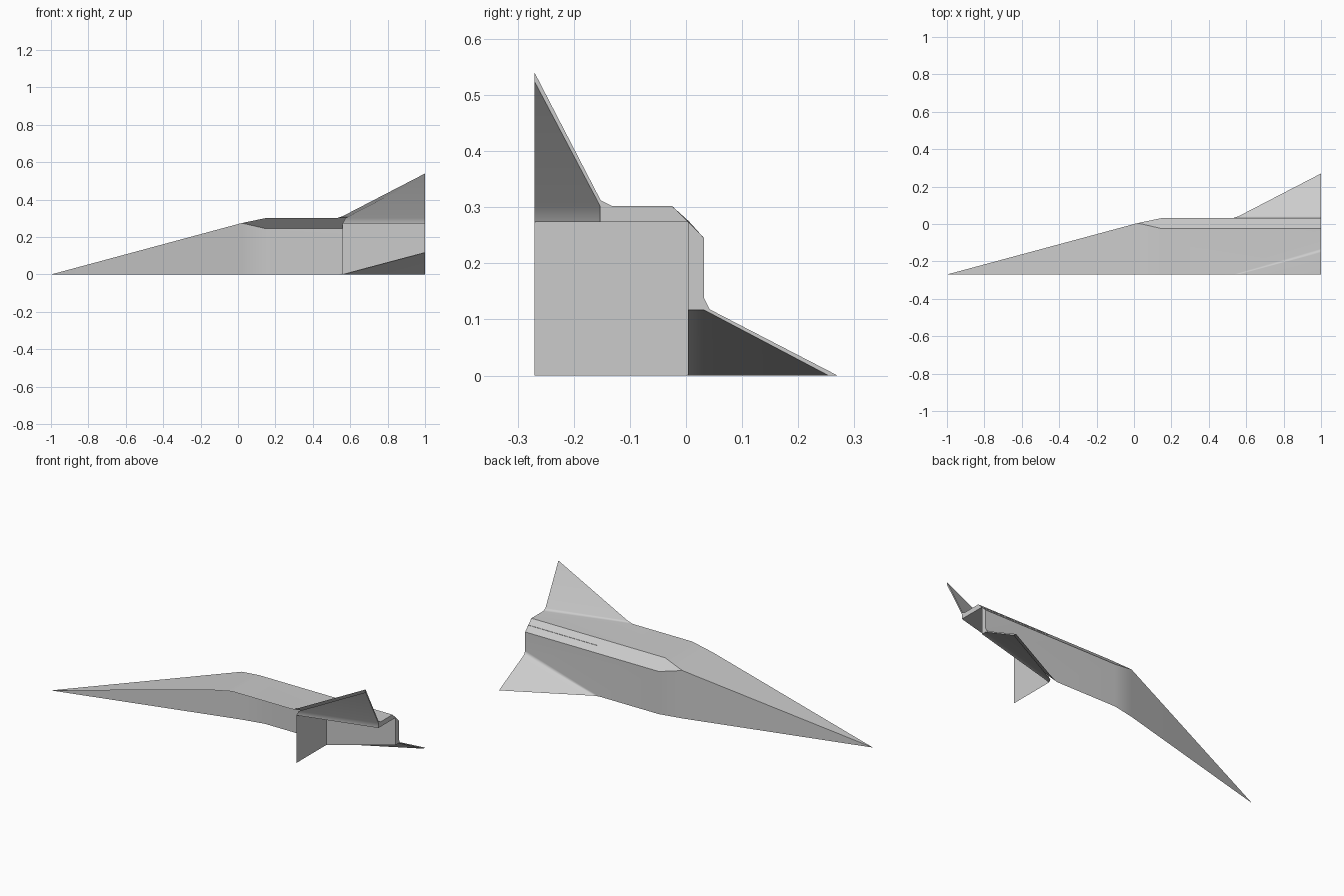
import bpy, bmesh, math
from mathutils import Vector

cube = bpy.data.objects.get("Cube")
if cube:
    bpy.data.objects.remove(cube, do_unlink=True)

AXIS = -0.27  # long axis of the body lies at this y, z = 0

grey = bpy.data.materials.new("light_grey")
grey.use_nodes = True
colour = (0.6, 0.6, 0.6, 1)
grey.diffuse_color = colour
grey.node_tree.nodes["Principled BSDF"].inputs["Base Color"].default_value = colour


def top(p):
    """Point (along, sideways, height) on the upper wall."""
    return (p[0], p[1] + AXIS, p[2])


def side(p):
    """Same point mirrored across the chamfered corner."""
    return (p[0], p[2] + AXIS, p[1])


def both(*polygons):
    """Each polygon on the upper wall and mirrored on the side wall."""
    return [[f(p) for p in poly] for f in (top, side) for poly in polygons]


def build(name, polygons, facing):
    """Weld polygons into one surface whose first face looks along facing."""
    bm = bmesh.new()
    for poly in polygons:
        bm.faces.new([bm.verts.new(p) for p in poly])
    bmesh.ops.remove_doubles(bm, verts=bm.verts[:], dist=0.0005)
    bmesh.ops.recalc_face_normals(bm, faces=bm.faces[:])
    bm.faces.ensure_lookup_table()
    bm.normal_update()
    if bm.faces[0].normal.dot(Vector(facing)) < 0:
        bmesh.ops.reverse_faces(bm, faces=bm.faces[:])
    mesh = bpy.data.meshes.new(name)
    bm.to_mesh(mesh)
    bm.free()
    mesh.materials.append(grey)
    ob = bpy.data.objects.new(name, mesh)
    bpy.context.collection.objects.link(ob)
    bpy.ops.object.select_all(action='DESELECT')
    ob.select_set(True)
    bpy.context.view_layer.objects.active = ob
    bpy.ops.object.shade_smooth_by_angle(angle=math.radians(40))
    weighted = ob.modifiers.new("weighted_normals", 'WEIGHTED_NORMAL')
    weighted.keep_sharp = True
    return ob


# Key points of one wall: (along, sideways, height)
nose = (-1, 0, 0)
shoulder, shoulder_corner = (0.02, 0, 0.275), (0.02, 0.275, 0.275)
body, body_corner = (0.15, 0, 0.302), (0.15, 0.245, 0.302)
tail_corner = (1, 0.245, 0.302)
root_front, fin_front = (0.53, 0, 0.302), (0.56, 0, 0.312)
root_rear, fin_rear, fin_tip = (1, 0.138, 0.302), (1, 0.118, 0.312), (1, 0, 0.54)

# Recess points
W, BACK = 0.274, 0.56
slot_front, slot_rear = (BACK, 0, W), (1, 0.117, W)
slot_top_front, slot_top_rear = (0.575, 0, 0.302), (1, 0.117, 0.302)
inner_tip = (1, 0, 0.524)
recess_corner, recess_tail = (BACK, W, W), (1, W, W)

# Outer skin: tapered nose, flat walls, filleted fin roots and fins
skin = both(
    (nose, shoulder, shoulder_corner),
    (shoulder, body, body_corner, shoulder_corner),
    (body, root_front, root_rear, tail_corner, body_corner),
    (root_front, fin_front, fin_rear, root_rear),
    (fin_front, fin_tip, fin_rear),
)
# Chamfer along the corner
skin += [
    [top(shoulder_corner), top(body_corner), side(body_corner)],
    [top(body_corner), top(tail_corner), side(tail_corner), side(body_corner)],
]
build("outer_skin", skin, (0, 0, 1))

# Rear recess: walls, fin slots, hollow fin linings and bulkhead
recess = both(
    (slot_front, recess_corner, recess_tail, slot_rear),
    (slot_front, slot_rear, slot_top_rear, slot_top_front),
    (slot_top_front, slot_top_rear, inner_tip),
)
recess.append([top((BACK, u, v)) for u, v in ((0, 0), (W, 0), (W, W), (0, W))])
build("rear_recess", recess, (0, 0, -1))

# Flat rim closing the skin to the recess
rim = both(
    (fin_tip, fin_rear, slot_top_rear, inner_tip),
    (fin_rear, root_rear, slot_top_rear),
    (root_rear, tail_corner, slot_rear, slot_top_rear),
    (tail_corner, recess_tail, slot_rear),
)
rim.append([top(tail_corner), side(tail_corner), top(recess_tail)])
build("rear_rim", rim, (1, 0, 0))
